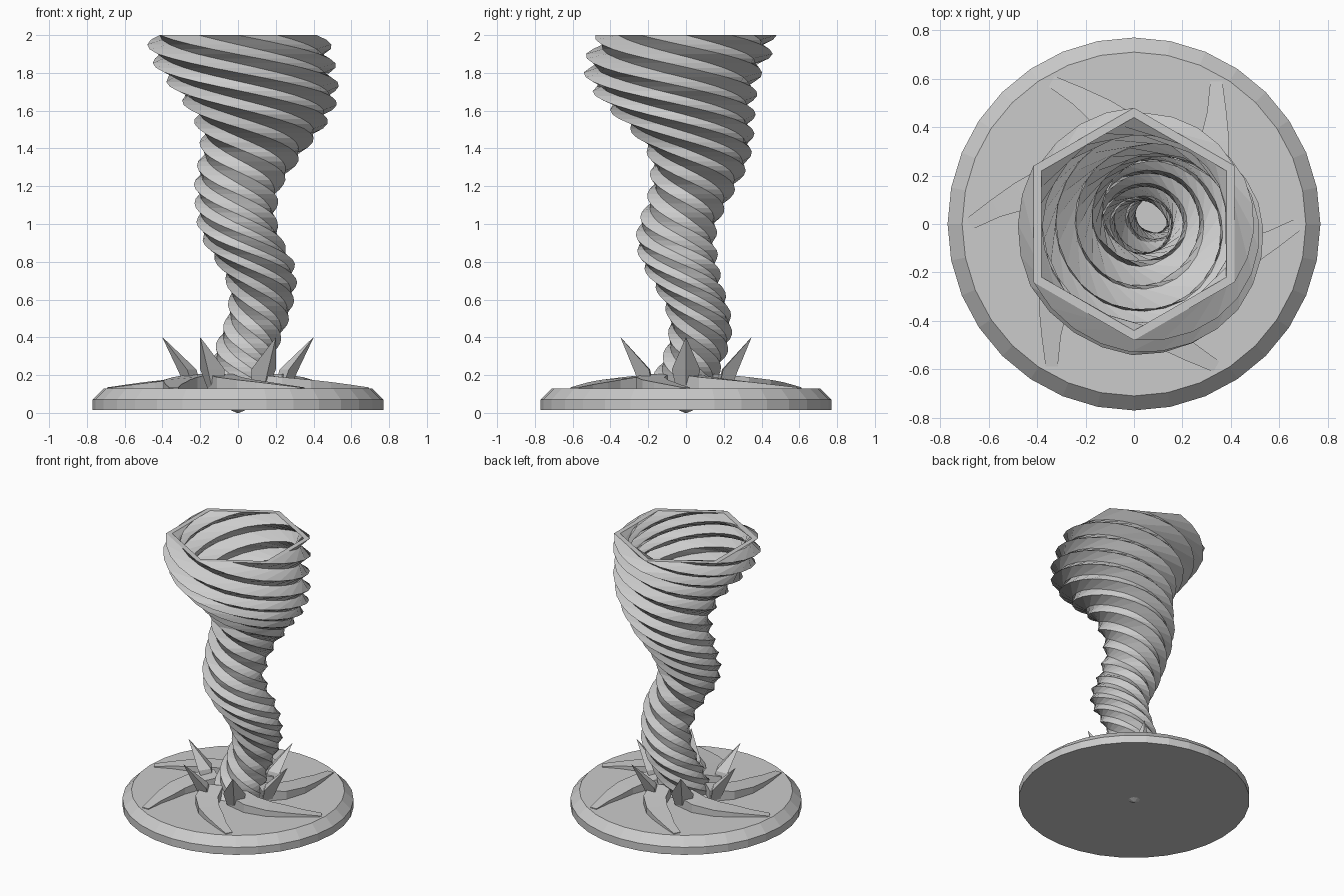
import bpy, bmesh, math
from mathutils import Vector

cube = bpy.data.objects.get("Cube")
if cube:
    bpy.data.objects.remove(cube, do_unlink=True)

GREY = 0.6
stone = bpy.data.materials.new("plain_grey")
stone.use_nodes = True
stone.diffuse_color = (GREY, GREY, GREY, 1)
stone.node_tree.nodes["Principled BSDF"].inputs["Base Color"].default_value = (GREY, GREY, GREY, 1)


def polar(r, deg, z):
    a = math.radians(deg)
    return Vector((r * math.cos(a), r * math.sin(a), z))


def loft(name, rings, closed=False):
    """Skin equal-length rings; cap the ends, or join last to first."""
    bm = bmesh.new()
    loops = [[bm.verts.new(p) for p in ring] for ring in rings]
    n = len(loops[0])
    pairs = list(zip(loops, loops[1:]))
    if closed:
        pairs.append((loops[-1], loops[0]))
    for lo, hi in pairs:
        for i in range(n):
            j = (i + 1) % n
            bm.faces.new((lo[i], lo[j], hi[j], hi[i]))
    if not closed:
        bm.faces.new(loops[0])
        bm.faces.new(loops[-1])
    bmesh.ops.remove_doubles(bm, verts=bm.verts, dist=1e-5)
    bmesh.ops.recalc_face_normals(bm, faces=bm.faces)
    mesh = bpy.data.meshes.new(name)
    bm.to_mesh(mesh)
    bm.free()
    mesh.materials.append(stone)
    obj = bpy.data.objects.new(name, mesh)
    bpy.context.collection.objects.link(obj)
    return obj


def circle(r, z, n=32):
    return [polar(r, 360 * i / n, z) for i in range(n)]


# Round base with a chamfered top and a small point underneath
loft("base", [circle(0.77, 0.015), circle(0.77, 0.07), circle(0.71, 0.13)])
loft("base_point", [circle(0.005, 0, 8), circle(0.04, 0.015, 8)])

# Twisted funnel: centre x, centre y and radius at even heights from 0.1 to 2.0
CX = [0.02, 0.02, 0.03, 0.065, 0.105, 0.125, 0.125, 0.09, 0.03, -0.005,
      -0.01, 0.0, 0.04, 0.085, 0.12, 0.125, 0.10, 0.05, 0.015, 0.0]
CY = [-0.03, 0.0, 0.045, 0.075, 0.075, 0.045, 0.0, -0.035, -0.055, -0.045,
      0.0, 0.04, 0.07, 0.07, 0.03, -0.02, -0.06, -0.07, -0.035, 0.0]
RAD = [0.18, 0.175, 0.17, 0.17, 0.17, 0.175, 0.19, 0.21, 0.215, 0.215,
       0.22, 0.235, 0.26, 0.285, 0.335, 0.39, 0.44, 0.475, 0.495, 0.48]
SIDES, SPLIT, WALL = 6, 2, 0.04


def sample(table, z):
    t = min(max((z - 0.1) / 0.1, 0), len(table) - 1.001)
    i = int(t)
    return table[i] + (table[i + 1] - table[i]) * (t - i)


def hexagon(z, inset):
    r = sample(RAD, z) - inset
    centre = Vector((sample(CX, z), sample(CY, z), 0))
    turn = 90 + (2 - z) * 60 / 0.105
    corners = [polar(r, turn + 360 * i / SIDES, z) + centre for i in range(SIDES)]
    return [corners[i].lerp(corners[(i + 1) % SIDES], k / SPLIT)
            for i in range(SIDES) for k in range(SPLIT)]


STEPS = 76
heights = [0.12 + 1.88 * i / STEPS for i in range(STEPS + 1)]
outer = [hexagon(z, 0) for z in heights]
inner = [hexagon(z, WALL) for z in reversed(heights)]
loft("funnel", outer + inner, closed=True)

# Pointed crystals leaning outward, and curved vanes sweeping to the rim
VANE = [(0.18, -62, 0.07), (0.3, -39, 0.075), (0.4, -24, 0.07),
        (0.48, -14, 0.06), (0.575, -6.5, 0.04), (0.68, 0, 0.025)]


def crystal_ring(r, z, half, depth):
    return [Vector((r + depth, 0, z)), Vector((r, half, z)),
            Vector((r - depth, 0, z)), Vector((r, -half, z))]


def vane_ring(i):
    mid = polar(*VANE[i][:2], 0)
    ahead = polar(*VANE[min(i + 1, 5)][:2], 0) - polar(*VANE[max(i - 1, 0)][:2], 0)
    side = Vector((-ahead.y, ahead.x, 0)).normalized() * VANE[i][2]
    top = Vector((0, 0, 0.135 + 0.05 * (0.68 - VANE[i][0]) / 0.35))
    low = Vector((0, 0, 0.12))
    return [mid - side + low, mid + side + low, mid + side + top, mid - side + top]


for k in range(6):
    spike = loft(f"crystal_{k + 1}", [crystal_ring(0.23, 0.12, 0.05, 0.04),
                                      crystal_ring(0.27, 0.23, 0.075, 0.05),
                                      crystal_ring(0.4, 0.4, 0.001, 0.001)])
    vane = loft(f"vane_{k + 1}", [vane_ring(i) for i in range(6)])
    for part in (spike, vane):
        part.rotation_euler.z = math.radians(60 * k)
